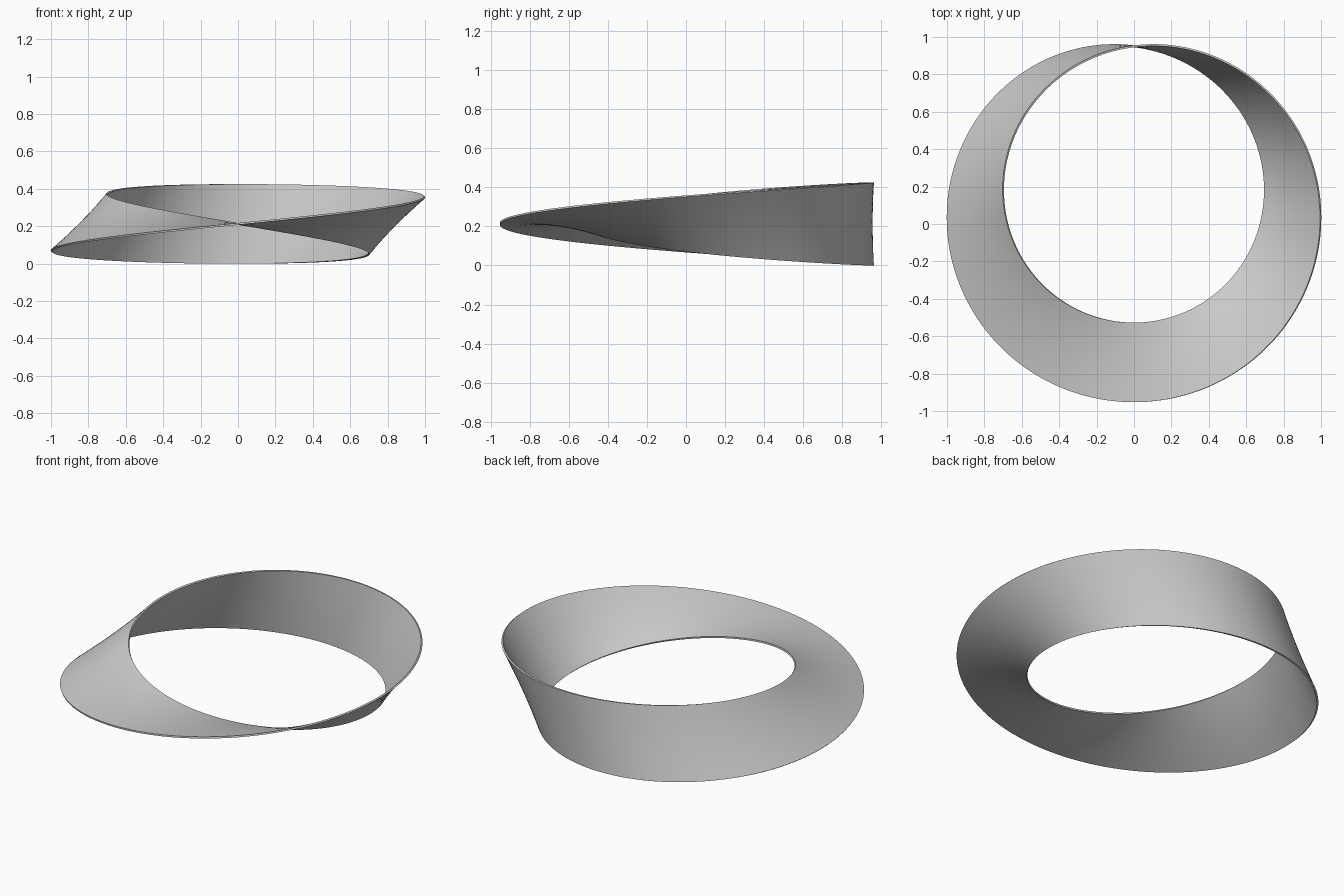
import bpy, bmesh
from math import sin, cos, pi, radians
from mathutils import Vector

if "Cube" in bpy.data.objects:
    bpy.data.objects.remove(bpy.data.objects["Cube"])

RADIUS, HALF_WIDTH, HALF_THICK = 0.845, 0.2125, 0.005
CENTRE = Vector((0, 0.105, HALF_WIDTH))
STEPS, ACROSS = 180, 12

# closed rectangular cross-section, symmetric under a half turn
us = [HALF_WIDTH * (2 * i / ACROSS - 1) for i in range(ACROSS + 1)]
profile = [(u, -HALF_THICK) for u in us] + [(-u, HALF_THICK) for u in us]
n = len(profile)

# sweep the section round the circle with a half twist
bm = bmesh.new()
rings = []
for s in range(STEPS):
    phi = 2 * pi * s / STEPS
    radial, up = Vector((sin(phi), cos(phi), 0)), Vector((0, 0, 1))
    wide = radial * sin(phi / 2) + up * cos(phi / 2)
    thick = radial * cos(phi / 2) - up * sin(phi / 2)
    rings.append([bm.verts.new(CENTRE + radial * RADIUS + wide * u + thick * t)
                  for u, t in profile])

# the last ring meets the first turned by half the section
rings.append(rings[0][n // 2:] + rings[0][:n // 2])
for a, b in zip(rings, rings[1:]):
    for i in range(n):
        j = (i + 1) % n
        bm.faces.new((a[i], a[j], b[j], b[i]))
bmesh.ops.recalc_face_normals(bm, faces=bm.faces)

mesh = bpy.data.meshes.new("twisted_band")
bm.to_mesh(mesh)
bm.free()
band = bpy.data.objects.new("twisted_band", mesh)
bpy.context.collection.objects.link(band)

# smooth band with crisp rims
bpy.context.view_layer.objects.active = band
band.select_set(True)
bpy.ops.object.shade_smooth_by_angle(angle=radians(40))
